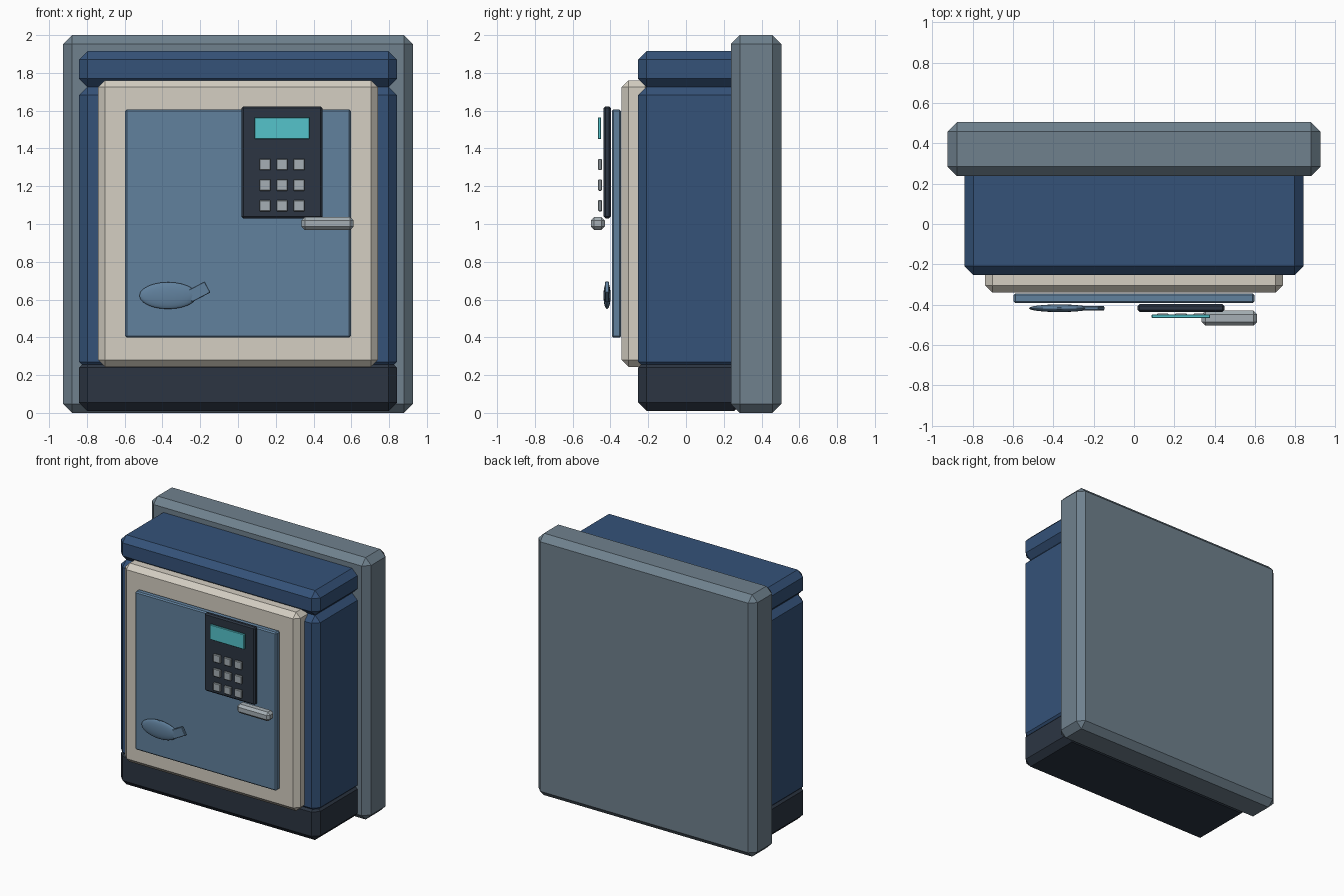
import bpy
import math

if "Cube" in bpy.data.objects:
    bpy.data.objects.remove(bpy.data.objects["Cube"])


def material(name, rgb):
    m = bpy.data.materials.new(name)
    m.diffuse_color = (*rgb, 1)
    m.use_nodes = True
    m.node_tree.nodes["Principled BSDF"].inputs["Base Color"].default_value = m.diffuse_color
    return m


steel = material("steel", (0.16, 0.22, 0.27))
navy = material("navy", (0.035, 0.085, 0.19))
dark = material("dark", (0.025, 0.036, 0.055))
cream = material("cream", (0.66, 0.62, 0.54))
blue = material("blue", (0.12, 0.22, 0.34))
teal = material("teal", (0.09, 0.55, 0.60))
silver = material("silver", (0.38, 0.43, 0.46))


def box(name, x, y, z, bevel, mat, tilt=0):
    """Chamfered box spanning the (min, max) ranges x, y, z."""
    centre = [(a + b) / 2 for a, b in (x, y, z)]
    bpy.ops.mesh.primitive_cube_add(size=1, location=centre)
    ob = bpy.context.object
    ob.name = name
    ob.scale = [b - a for a, b in (x, y, z)]
    bpy.ops.object.transform_apply(location=False, rotation=False, scale=True)
    ob.rotation_euler.y = tilt
    if bevel:
        mod = ob.modifiers.new("chamfer", "BEVEL")
        mod.width = bevel
        mod.segments = 1
        mod.limit_method = "NONE"
    ob.data.materials.append(mat)
    return ob


# Cabinet: back plate and three stacked blocks
box("back_plate", (-0.926, 0.926), (0.238, 0.505), (0, 2), 0.047, steel)
for name, z, mat in (("base_block", (0.01, 0.285), dark),
                     ("cabinet_body", (0.225, 1.727), navy),
                     ("top_block", (1.725, 1.915), navy)):
    box(name, (-0.842, 0.842), (-0.254, 0.30), z, 0.045, mat)

# Door frame and door
box("door_frame", (-0.74, 0.74), (-0.341, -0.18), (0.243, 1.761), 0.037, cream)
box("door_panel", (-0.597, 0.597), (-0.393, -0.344), (0.398, 1.607), 0.009, blue)

# Keypad with screen and a 3 x 3 grid of buttons
box("keypad", (0.018, 0.448), (-0.436, -0.398), (1.029, 1.623), 0.01, dark)
box("screen", (0.088, 0.378), (-0.467, -0.449), (1.45, 1.565), 0.003, teal)
for row in range(3):
    for col in range(3):
        cx, cz = 0.143 + 0.09 * col, 1.097 + 0.109 * row
        box(f"button_{row}_{col}", (cx - 0.03, cx + 0.03), (-0.465, -0.445),
            (cz - 0.03, cz + 0.03), 0.004, silver)

# Door handle
box("handle", (0.336, 0.611), (-0.504, -0.43), (0.968, 1.037), 0.018, silver)

# Fish ornament: flattened ellipsoid body and tilted tail
bpy.ops.mesh.primitive_uv_sphere_add(segments=24, ring_count=12, radius=1,
                                     location=(-0.37, -0.418, 0.621))
fish = bpy.context.object
fish.name = "fish_body"
fish.scale = (0.152, 0.019, 0.071)
bpy.ops.object.transform_apply(location=False, rotation=False, scale=True)
fish.data.materials.append(blue)
bpy.ops.object.shade_smooth_by_angle(angle=math.radians(30))
box("fish_tail", (-0.265, -0.155), (-0.428, -0.408), (0.608, 0.674), 0.003, blue,
    tilt=math.radians(-28))
